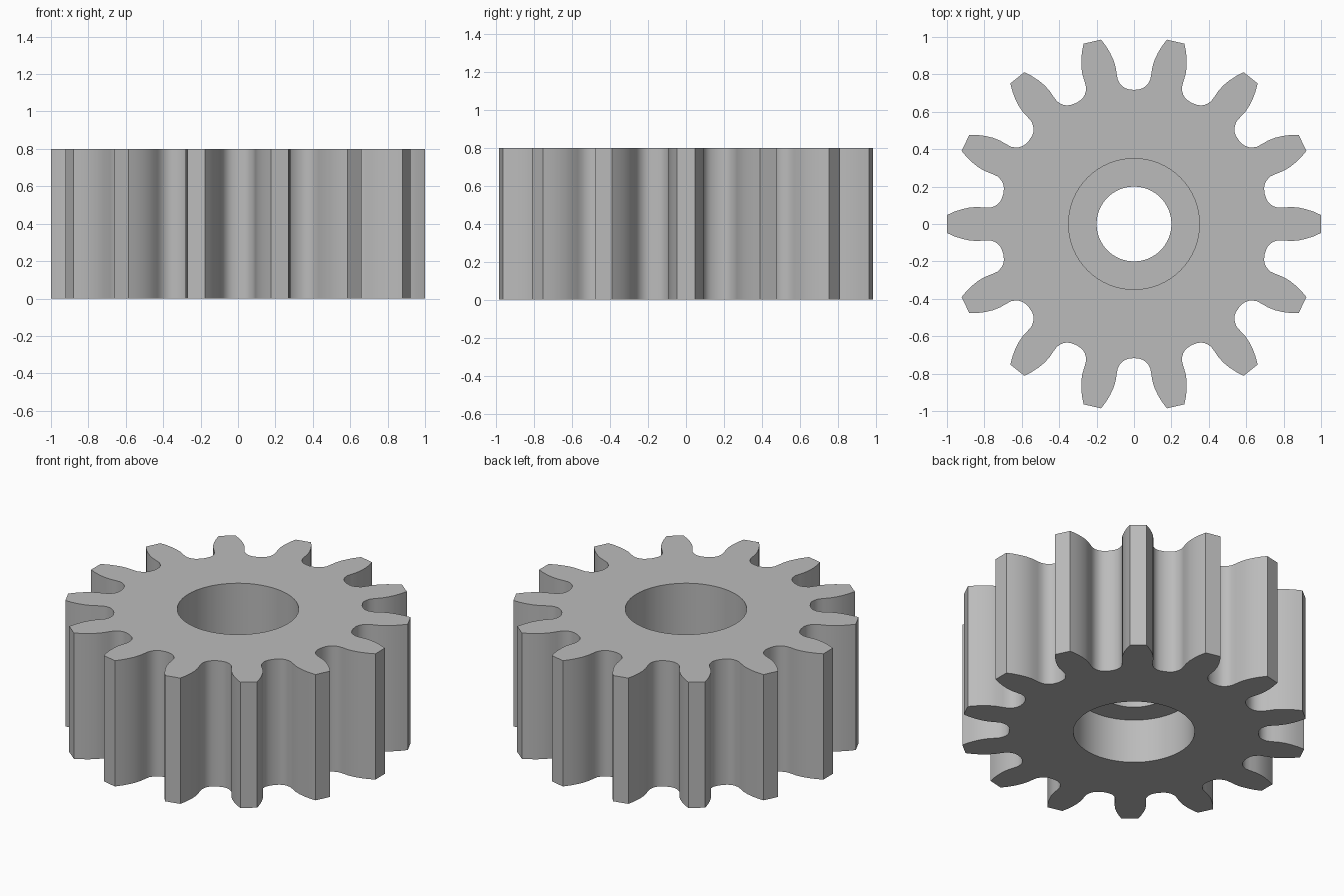
import bpy
import bmesh
from math import cos, sin, pi, radians

if "Cube" in bpy.data.objects:
    bpy.data.objects.remove(bpy.data.objects["Cube"])

TEETH = 14
HEIGHT = 0.8
BORE, HOLE = 0.35, 0.2
WEB_LOW, WEB_HIGH = 0.28, 0.4
SEGMENTS = 64

# One tooth flank: distance along the tooth, half width, from root to tip
FLANK = [(0.709, 0.131), (0.719, 0.115), (0.732, 0.103), (0.748, 0.094),
         (0.77, 0.087), (0.80, 0.088), (0.84, 0.091), (0.88, 0.088),
         (0.92, 0.079), (0.96, 0.066), (1.0, 0.048)]
ROOT = (0.717 * cos(pi / TEETH), 0.717 * sin(pi / TEETH))


def gear_outline():
    """Outline of all teeth, counter-clockwise."""
    tooth = [(x, -y) for x, y in [ROOT] + FLANK] + FLANK[::-1]
    points = []
    for i in range(TEETH):
        a = 2 * pi * i / TEETH
        points += [(x * cos(a) - y * sin(a), x * sin(a) + y * cos(a)) for x, y in tooth]
    return points


def circle(radius):
    steps = [2 * pi * i / SEGMENTS for i in range(SEGMENTS)]
    return [(radius * cos(a), radius * sin(a)) for a in steps]


def ring(bm, points, z):
    return [bm.verts.new((x, y, z)) for x, y in points]


def bridge(bm, a, b):
    for i in range(len(a)):
        j = (i + 1) % len(a)
        bm.faces.new((a[i], a[j], b[j], b[i]))


def cap(bm, outer, inner):
    """Fill the flat end face between the teeth and the bore."""
    edges = []
    for loop in (outer, inner):
        edges += [bm.edges.get((loop[i - 1], loop[i])) for i in range(len(loop))]
    bmesh.ops.triangle_fill(bm, edges=edges, use_beauty=True)


# Toothed outer wall
bm = bmesh.new()
outline = gear_outline()
bottom, top = ring(bm, outline, 0), ring(bm, outline, HEIGHT)
bridge(bm, bottom, top)

# Stepped bore with a web pierced by the shaft hole
steps = [(BORE, HEIGHT), (BORE, WEB_HIGH), (HOLE, WEB_HIGH),
         (HOLE, WEB_LOW), (BORE, WEB_LOW), (BORE, 0)]
rings = [ring(bm, circle(r), z) for r, z in steps]
for a, b in zip(rings, rings[1:]):
    bridge(bm, a, b)

# End faces
cap(bm, top, rings[0])
cap(bm, bottom, rings[-1])
bmesh.ops.recalc_face_normals(bm, faces=bm.faces)

mesh = bpy.data.meshes.new("gear")
bm.to_mesh(mesh)
bm.free()
mesh.shade_smooth()
mesh.set_sharp_from_angle(angle=radians(35))
gear = bpy.data.objects.new("gear", mesh)
bpy.context.collection.objects.link(gear)

# Plain grey
grey = bpy.data.materials.new("grey")
grey.use_nodes = True
colour = (0.5, 0.5, 0.5, 1)
grey.diffuse_color = colour
grey.node_tree.nodes["Principled BSDF"].inputs["Base Color"].default_value = colour
mesh.materials.append(grey)
